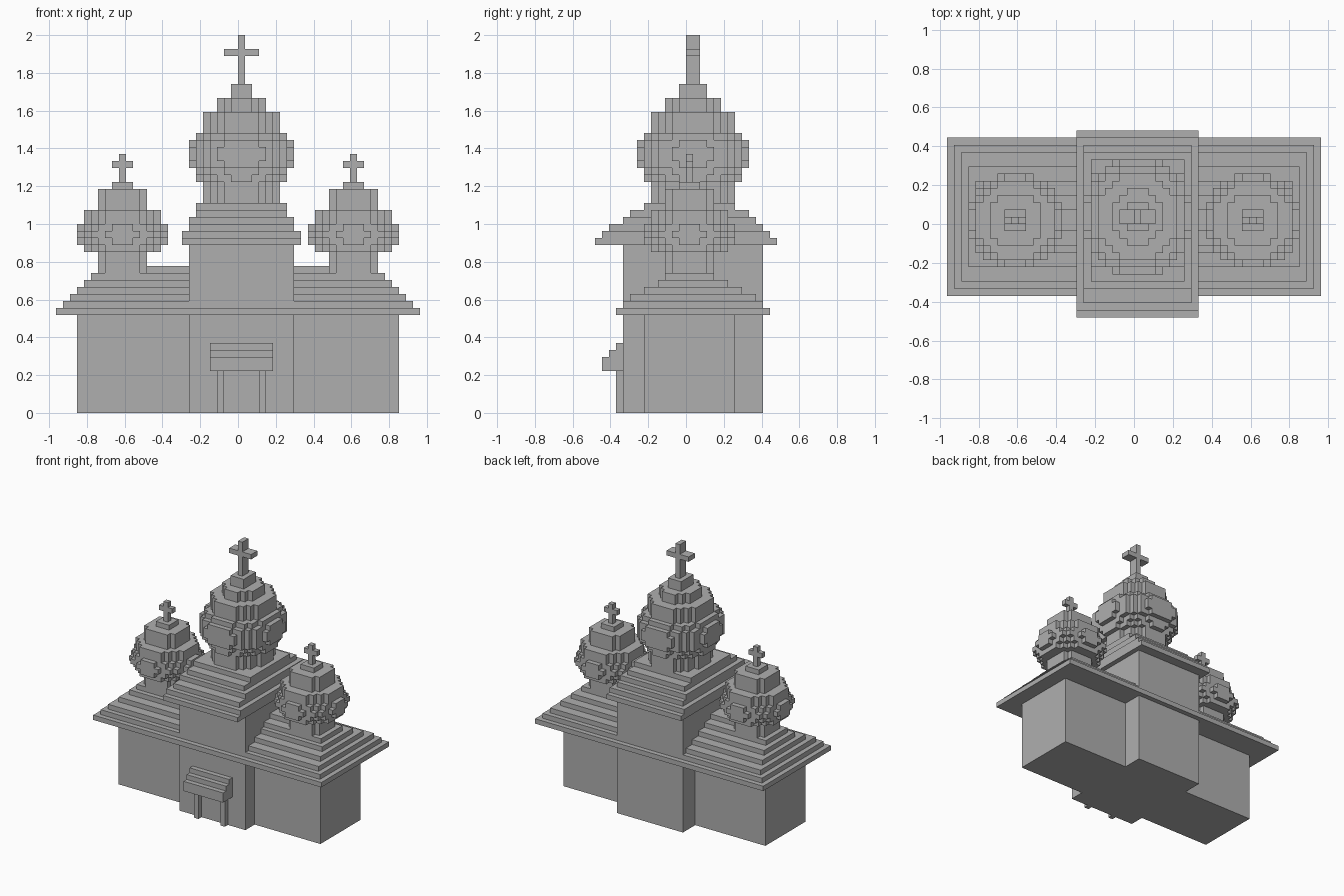
import bpy
import bmesh

U = 1 / 27  # one block of the grid

old = bpy.data.objects.get("Cube")
if old:
    bpy.data.objects.remove(old, do_unlink=True)

stone = bpy.data.materials.new("stone_grey")
stone.use_nodes = True
GREY = (0.43, 0.43, 0.43, 1)
stone.diffuse_color = GREY
stone.node_tree.nodes["Principled BSDF"].inputs["Base Color"].default_value = GREY


def prism(bm, outline, z0, z1):
    """Extrude a flat outline between two heights."""
    face = bm.faces.new([bm.verts.new((x * U, y * U, z0 * U)) for x, y in outline])
    up = bmesh.ops.extrude_face_region(bm, geom=[face])["geom"]
    verts = [g for g in up if isinstance(g, bmesh.types.BMVert)]
    bmesh.ops.translate(bm, vec=(0, 0, (z1 - z0) * U), verts=verts)


def block(bm, x0, x1, y0, y1, z0, z1):
    prism(bm, [(x0, y0), (x1, y0), (x1, y1), (x0, y1)], z0, z1)


def disc(bm, cx, cy, nx, ny, z0, z1, fullness):
    """Stepped oval, nx by ny blocks."""
    right = []
    for j in range(ny):
        yc = j + 0.5 - ny / 2
        w = nx
        while w > 2 and ((w - 1) / nx) ** 2 + (2 * yc / ny) ** 2 > fullness:
            w -= 2
        y = cy + yc
        if right and right[-1][0] == w / 2:
            right[-1] = (w / 2, y + 0.5)
        else:
            right += [(w / 2, y - 0.5), (w / 2, y + 0.5)]
    outline = [(cx + h, y) for h, y in right] + [(cx - h, y) for h, y in reversed(right)]
    prism(bm, outline, z0, z1)


def finish(name, bm):
    bmesh.ops.recalc_face_normals(bm, faces=bm.faces)
    mesh = bpy.data.meshes.new(name)
    bm.to_mesh(mesh)
    bm.free()
    mesh.materials.append(stone)
    obj = bpy.data.objects.new(name, mesh)
    bpy.context.collection.objects.link(obj)


def blocks(name, boxes):
    bm = bmesh.new()
    for b in boxes:
        block(bm, *b)
    finish(name, bm)


def dome(name, cx, cy, extra, layers):
    """Bulb of stacked discs: width, bottom, top, fullness."""
    bm = bmesh.new()
    for n, z0, z1, fullness in layers:
        disc(bm, cx, cy, n, n + extra, z0, z1, fullness)
    finish(name, bm)


# Walls
blocks("nave_walls", [(-23, 23, -6, 7, 0, 14)])
blocks("tower_walls", [(-7, 8, -9, 11, 0, 24)])

# Stepped nave roof
nave_depths = [(-10, 12), (-9, 11), (-8, 10), (-6, 8), (-4, 6), (-3, 4), (-1, 2)]
blocks("nave_roof", [(k - 26, 26 - k, y0, y1, 14 + k, 15 + k)
                     for k, (y0, y1) in enumerate(nave_depths)])

# Stepped tower roof, narrowing in width every second step
tower_depths = [(-13, 13), (-12, 12), (-11, 11), (-9, 10), (-8, 9), (-6, 7)]
blocks("tower_roof", [(-8 + k // 2, 9 - k // 2, y0, y1, 24 + k, 25 + k)
                      for k, (y0, y1) in enumerate(tower_depths)])

# Porch
blocks("porch_roof", [(-4, 5, -12, -9, 6, 8), (-4, 5, -11, -9, 8, 9), (-4, 5, -10, -9, 9, 10)])
for side, x in (("right", -3), ("left", 3)):
    blocks(side + "_porch_post", [(x, x + 1, -10, -9, 0, 6)])

# Main dome and cross
dome("main_dome", 0.5, 1, 1, [
    (11, 30, 33, 1), (13, 33, 34, 0.95), (13, 34, 35, 1.05), (15, 35, 36, 0.96),
    (15, 36, 38, 1.05), (15, 38, 39, 0.96), (13, 39, 40, 1.05), (11, 40, 43, 1.05),
    (7, 43, 45, 1.05)])
blocks("main_dome_cap", [(-1, 2, -1, 3, 45, 47)])
blocks("main_cross", [(0, 1, 0, 2, 47, 54), (-2, 0, 0, 2, 51, 52), (1, 3, 0, 2, 51, 52)])

# Side domes and crosses
for side, cx in (("right", -16.5), ("left", 16.5)):
    dome(side + "_dome", cx, 0.5, 0, [
        (7, 19, 23, 1.1), (11, 23, 24, 1), (13, 24, 25, 0.9), (13, 25, 26, 1),
        (13, 26, 27, 0.9), (11, 27, 29, 1), (7, 29, 32, 1.1)])
    blocks(side + "_dome_cap", [(cx - 1.5, cx + 1.5, -1, 2, 32, 33)])
    blocks(side + "_cross", [(cx - 0.5, cx + 0.5, 0, 1, 33, 37),
                             (cx - 1.5, cx - 0.5, 0, 1, 35, 36),
                             (cx + 0.5, cx + 1.5, 0, 1, 35, 36)])
